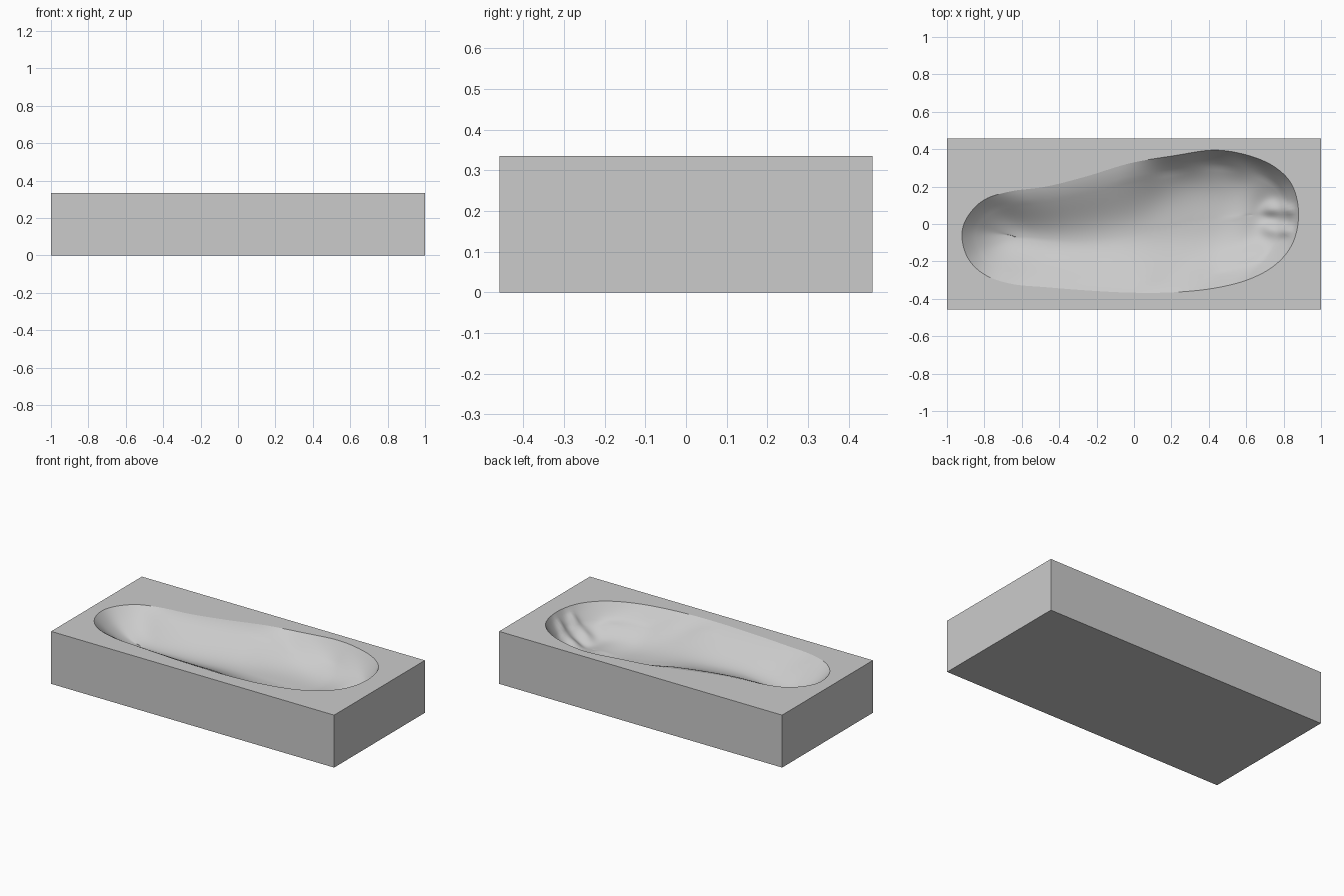
import bpy, bmesh, math
from mathutils import Vector

if "Cube" in bpy.data.objects:
    bpy.data.objects.remove(bpy.data.objects["Cube"])

TOP, HX, HY = 0.335, 1.0, 0.458
SUB, RINGS = 8, 22

# Footprint outline: y of both edges at x stations spaced by cosine, heel to toe
UPPER = [-0.06, 0.04, 0.13, 0.175, 0.20, 0.255, 0.325, 0.365, 0.395, 0.365, 0.30, 0.20, 0.05]
LOWER = [-0.06, -0.18, -0.27, -0.32, -0.338, -0.355, -0.367, -0.365, -0.343, -0.295, -0.215, -0.10, 0.05]
stations = [-0.02 - 0.9 * math.cos(math.radians(15 * i)) for i in range(13)]
ctrl = [Vector((stations[i], UPPER[i])) for i in range(13)]
ctrl += [Vector((stations[i], LOWER[i])) for i in range(11, 0, -1)]


def catmull(a, b, c, d, t):
    return 0.5 * (2 * b + (c - a) * t + (2 * a - 5 * b + 4 * c - d) * t * t
                  + (3 * b - a - 3 * c + d) * t ** 3)


def smoothstep(lo, hi, x):
    t = min(1, max(0, (x - lo) / (hi - lo)))
    return t * t * (3 - 2 * t)


n = len(ctrl)
outline = [catmull(ctrl[i - 1], ctrl[i], ctrl[(i + 1) % n], ctrl[(i + 2) % n], s / SUB)
           for i in range(n) for s in range(SUB)]
N = len(outline)

# Ridges pressed up between and behind the toes: start, end, height, width
RIDGES = [((0.73, 0.08), (0.85, 0.07), 0.045, 0.03),
          ((0.72, -0.03), (0.83, -0.04), 0.045, 0.03),
          ((0.50, -0.20), (0.66, -0.15), 0.03, 0.035),
          ((0.62, 0.16), (0.55, -0.10), 0.015, 0.07)]


def ridge_height(p):
    h = 0
    for a, b, height, width in RIDGES:
        a, b = Vector(a), Vector(b)
        k = min(1, max(0, (p - a).dot(b - a) / (b - a).length_squared))
        h += height * math.exp(-((p - a - (b - a) * k).length / width) ** 2)
    return h


def cavity_point(j, t):
    """Point on the imprint: t = 1 at the rim, 0 on the spine."""
    edge = outline[j]
    mid_y = (edge.y + outline[-j % N].y) / 2
    spine = Vector((0.70 * edge.x, mid_y - 0.03 * (1 - (edge.x / 0.92) ** 2)))
    p = spine.lerp(edge, t)
    # shallow midfoot, deeper heel, deepest under the ball and toes
    depth = 0.13 + 0.055 * smoothstep(-0.1, 0.5, p.x) + 0.02 * smoothstep(-0.3, -0.7, p.x)
    if j <= N // 2:
        power = 2.0 + 1.4 * smoothstep(-0.1, 0.4, edge.x)
        soft = 0.7 * smoothstep(-0.85, -0.6, edge.x) * smoothstep(0.2, -0.1, edge.x) if edge.x < 0.2 else 0
    else:
        power = 2.0 + 1.2 * smoothstep(0.3, 0.8, edge.x)
        soft = 0.5 * smoothstep(-0.9, -0.7, edge.x) * (1 - smoothstep(0.0, 0.4, edge.x))
    bowl = (1 - soft) * (1 - t ** power) + soft * 0.5 * (1 + math.cos(math.pi * t))
    fade = 1 - t ** 6
    # faint wrinkles along the inner wall of the forefoot
    wrinkle = 0.006 * math.sin(23 * p.x + 9 * t) * smoothstep(-0.1, 0.3, p.x) * smoothstep(0.4, 0.8, t)
    z = TOP - depth * bowl + fade * (ridge_height(p) + wrinkle)
    return (p.x, p.y, min(z, TOP))


bm = bmesh.new()

# Imprint surface, rings from rim to spine
rings = [[bm.verts.new(cavity_point(j, 1 - r / RINGS)) for j in range(N)] for r in range(RINGS + 1)]
for r in range(RINGS):
    for j in range(N):
        k = (j + 1) % N
        f = bm.faces.new((rings[r][j], rings[r + 1][j], rings[r + 1][k], rings[r][k]))
        f.smooth = True
rim = [bm.edges.get((rings[0][j], rings[0][(j + 1) % N])) for j in range(N)]
for e in rim:
    if not -0.6 < e.verts[0].co.x < -0.1:
        e.smooth = False

# Merge both halves along the spine and relax the floor there
bmesh.ops.remove_doubles(bm, verts=rings[-1], dist=1e-5)
floor = [v for ring in rings[6:] for v in ring if v.is_valid]
for _ in range(12):
    bmesh.ops.smooth_vert(bm, verts=floor, factor=0.5, use_axis_z=True)

# Block sides and underside
corners = [(-HX, -HY), (HX, -HY), (HX, HY), (-HX, HY)]
low = [bm.verts.new((x, y, 0)) for x, y in corners]
high = [bm.verts.new((x, y, TOP)) for x, y in corners]
bm.faces.new(low[::-1])
for i in range(4):
    k = (i + 1) % 4
    bm.faces.new((low[i], low[k], high[k], high[i]))

# Flat top around the imprint
border = [bm.edges.get((high[i], high[(i + 1) % 4])) for i in range(4)]
bmesh.ops.triangle_fill(bm, edges=rim + border, use_beauty=True, normal=(0, 0, 1))
bmesh.ops.recalc_face_normals(bm, faces=bm.faces)

mesh = bpy.data.meshes.new("footprint_block")
bm.to_mesh(mesh)
bm.free()
block = bpy.data.objects.new("footprint_block", mesh)
bpy.context.collection.objects.link(block)

grey = bpy.data.materials.new("plain grey")
grey.diffuse_color = (0.6, 0.6, 0.6, 1)
grey.use_nodes = True
grey.node_tree.nodes["Principled BSDF"].inputs["Base Color"].default_value = grey.diffuse_color
mesh.materials.append(grey)
